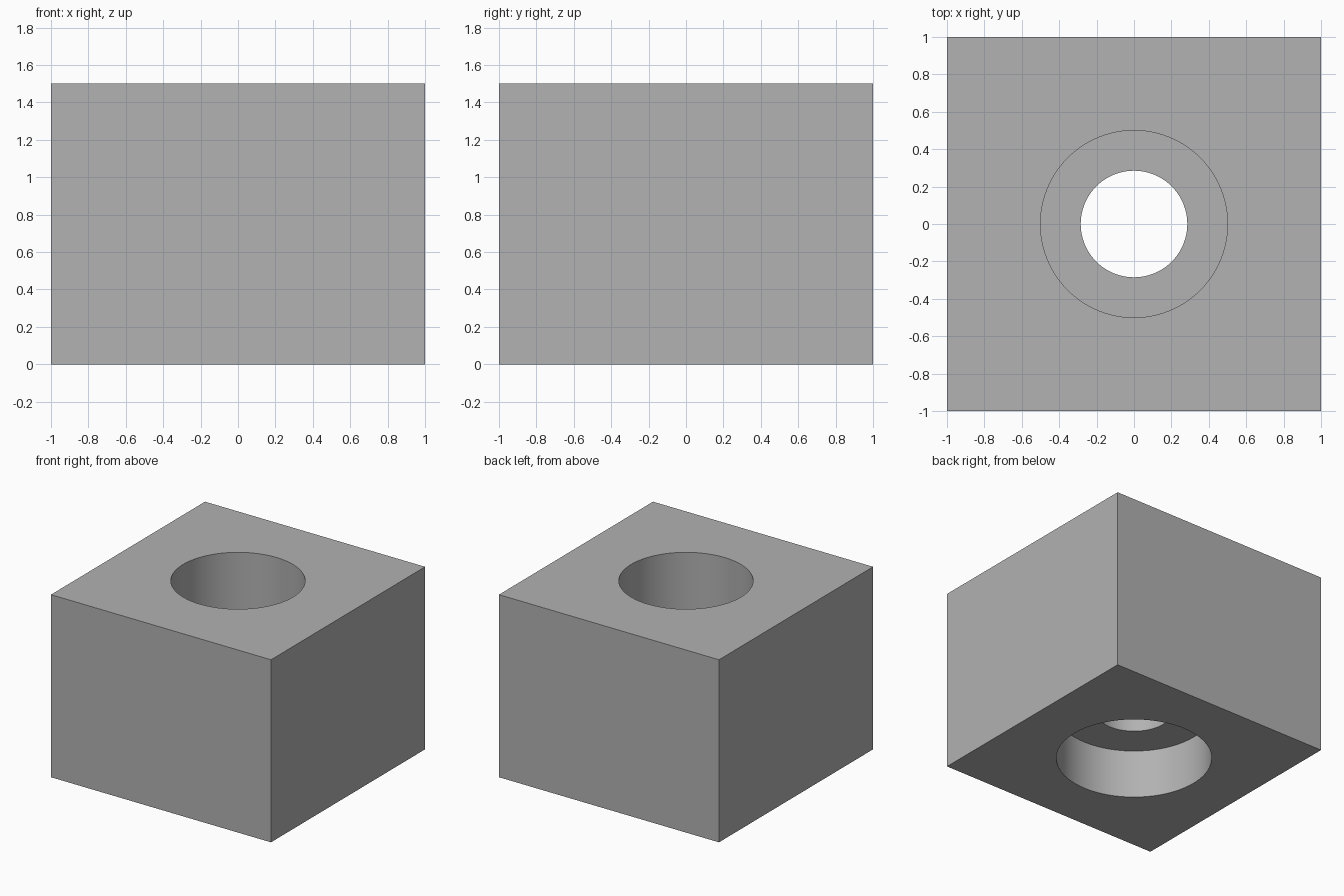
import bpy
import math

default_cube = bpy.data.objects.get("Cube")
if default_cube:
    bpy.data.objects.remove(default_cube, do_unlink=True)

HEIGHT = 1.5
OVERSHOOT = 0.1

grey = bpy.data.materials.new("plain_grey")
grey.use_nodes = True
colour = (0.445, 0.445, 0.445, 1)
grey.diffuse_color = colour
grey.node_tree.nodes["Principled BSDF"].inputs["Base Color"].default_value = colour

# Solid block standing on the ground
bpy.ops.mesh.primitive_cube_add(size=2, location=(0, 0, HEIGHT / 2))
block = bpy.context.object
block.name = "bored_block"
block.scale.z = HEIGHT / 2
bpy.ops.object.transform_apply(location=True, rotation=False, scale=True)
block.data.materials.append(grey)


def bore(name, radius, bottom, top):
    """Cut a round vertical hole in the block between two heights."""
    bpy.ops.mesh.primitive_cylinder_add(
        vertices=96, radius=radius, depth=top - bottom,
        location=(0, 0, (top + bottom) / 2))
    cutter = bpy.context.object
    cutter.name = name
    cutter.hide_render = True
    cutter.data.materials.append(grey)
    cut = block.modifiers.new(name, 'BOOLEAN')
    cut.operation = 'DIFFERENCE'
    cut.solver = 'EXACT'
    cut.object = cutter
    bpy.ops.object.select_all(action='DESELECT')
    block.select_set(True)
    bpy.context.view_layer.objects.active = block
    bpy.ops.object.modifier_apply(modifier=name)
    bpy.data.objects.remove(cutter, do_unlink=True)


# Top socket, wider bottom recess, and the narrow hole joining them
bore("top_socket", 0.5, 0.7, HEIGHT + OVERSHOOT)
bore("bottom_recess", 0.585, -OVERSHOOT, 0.4)
bore("through_hole", 0.285, 0.3, 0.8)

# Smooth bore walls with crisp rims and corners
bpy.ops.object.shade_smooth_by_angle(angle=math.radians(30))
